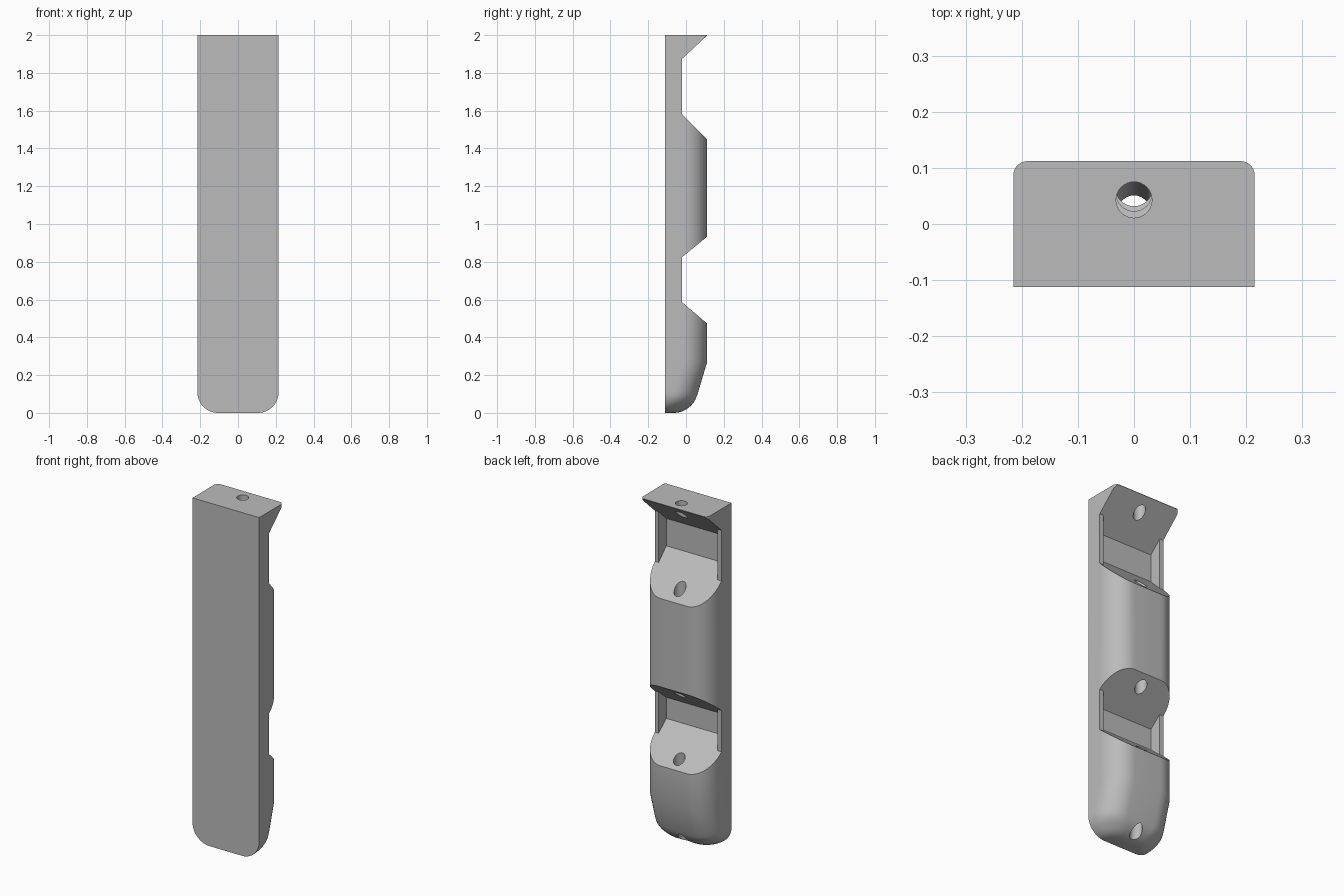
import bpy, bmesh, math
from mathutils import Vector

cube = bpy.data.objects.get("Cube")
if cube:
    bpy.data.objects.remove(cube, do_unlink=True)

FRONT, BACK, HALF = -0.112, 0.112, 0.215

grey = bpy.data.materials.new("plain_grey")
grey.use_nodes = True
grey.diffuse_color = (0.5, 0.5, 0.5, 1)
grey.node_tree.nodes["Principled BSDF"].inputs["Base Color"].default_value = (0.5, 0.5, 0.5, 1)


def loft(name, rings):
    """Skin a stack of equal rings and cap both ends."""
    bm = bmesh.new()
    rows = [[bm.verts.new(p) for p in ring] for ring in rings]
    n = len(rows[0])
    for a, b in zip(rows, rows[1:]):
        for i in range(n):
            j = (i + 1) % n
            bm.faces.new((a[i], a[j], b[j], b[i]))
    bm.faces.new(rows[0][::-1])
    bm.faces.new(rows[-1])
    bmesh.ops.recalc_face_normals(bm, faces=bm.faces)
    mesh = bpy.data.meshes.new(name)
    bm.to_mesh(mesh)
    bm.free()
    mesh.materials.append(grey)
    obj = bpy.data.objects.new(name, mesh)
    bpy.context.collection.objects.link(obj)
    return obj


def section(z, half, back, radius, steps=12):
    """Flat front, rounded back corners."""
    r = min(radius, half - 0.01, back - FRONT - 0.005)
    pts = [(-half, FRONT, z), (half, FRONT, z)]
    for side in (1, -1):
        for i in range(steps + 1):
            a = math.pi / 2 * (i if side == 1 else steps - i) / steps
            pts.append((side * (half - r + r * math.cos(a)), back - r + r * math.sin(a), z))
    return pts


def prism(name, profile, half):
    return loft(name, [[(x, y, z) for y, z in profile] for x in (-half, half)])


def cut(body, cutter):
    cutter.hide_render = True
    mod = body.modifiers.new("cut", "BOOLEAN")
    mod.operation, mod.solver, mod.object = "DIFFERENCE", "EXACT", cutter
    bpy.context.view_layer.objects.active = body
    bpy.ops.object.modifier_apply(modifier=mod.name)
    bpy.data.objects.remove(cutter, do_unlink=True)


# Bar body: rounded tip, tapered pad, straight shaft, squarer top block
def tip_half(z, r=0.11):
    return HALF - r + math.sqrt(r * r - max(r - z, 0) ** 2)


R, LEAN = 0.13, math.radians(73.8)
rings = []
for i in range(13):
    a = LEAN * i / 12
    z = R * (1 - math.cos(a))
    rings.append(section(z, tip_half(z), -0.066 + R * math.sin(a), 0.128))
rings.append(section(0.115, HALF, 0.066, 0.128))
for z, r in ((0.27, 0.128), (1.7, 0.128), (1.72, 0.025), (2.0, 0.025)):
    rings.append(section(z, HALF, BACK, r))
body = loft("jointed_bar", rings)


# Hinge recesses: full-width notch, then a deeper pocket between thin side walls
def notch(low, low_slope, high, high_slope, depth):
    def at(y):
        return low - low_slope * (y + 0.02), high + high_slope * (y + 0.02)
    (a, b), (c, d) = at(depth), at(0.2)
    return [(depth, a), (depth, b), (0.2, d), (0.2, c)]


for joint in ((1.58, 1.0, 1.875, 0.93), (0.585, 0.85, 0.825, 0.82)):
    cut(body, prism("notch_cutter", notch(*joint, -0.02), 0.4))
    cut(body, prism("pocket_cutter", notch(*joint, -0.09), HALF - 0.025))


# Cord bores through each segment
def bore(start, end, radius=0.032, sides=32):
    ring = [(radius * math.cos(2 * math.pi * i / sides),
             radius * math.sin(2 * math.pi * i / sides)) for i in range(sides)]
    return loft("bore_cutter", [[Vector((x, y + cy, cz)) for x, y in ring]
                                for cy, cz in (start, end)])


for start, end in (((0.043, 1.72), (0.043, 2.1)),
                   ((0.055, 0.7), (0.055, 1.7)),
                   ((0.0025, -0.1), (0.079, 0.7))):
    cut(body, bore(start, end))

# Smooth curves, crisp cut edges
for o in bpy.context.selected_objects:
    o.select_set(False)
body.select_set(True)
bpy.context.view_layer.objects.active = body
bpy.ops.object.shade_smooth_by_angle(angle=math.radians(30))
